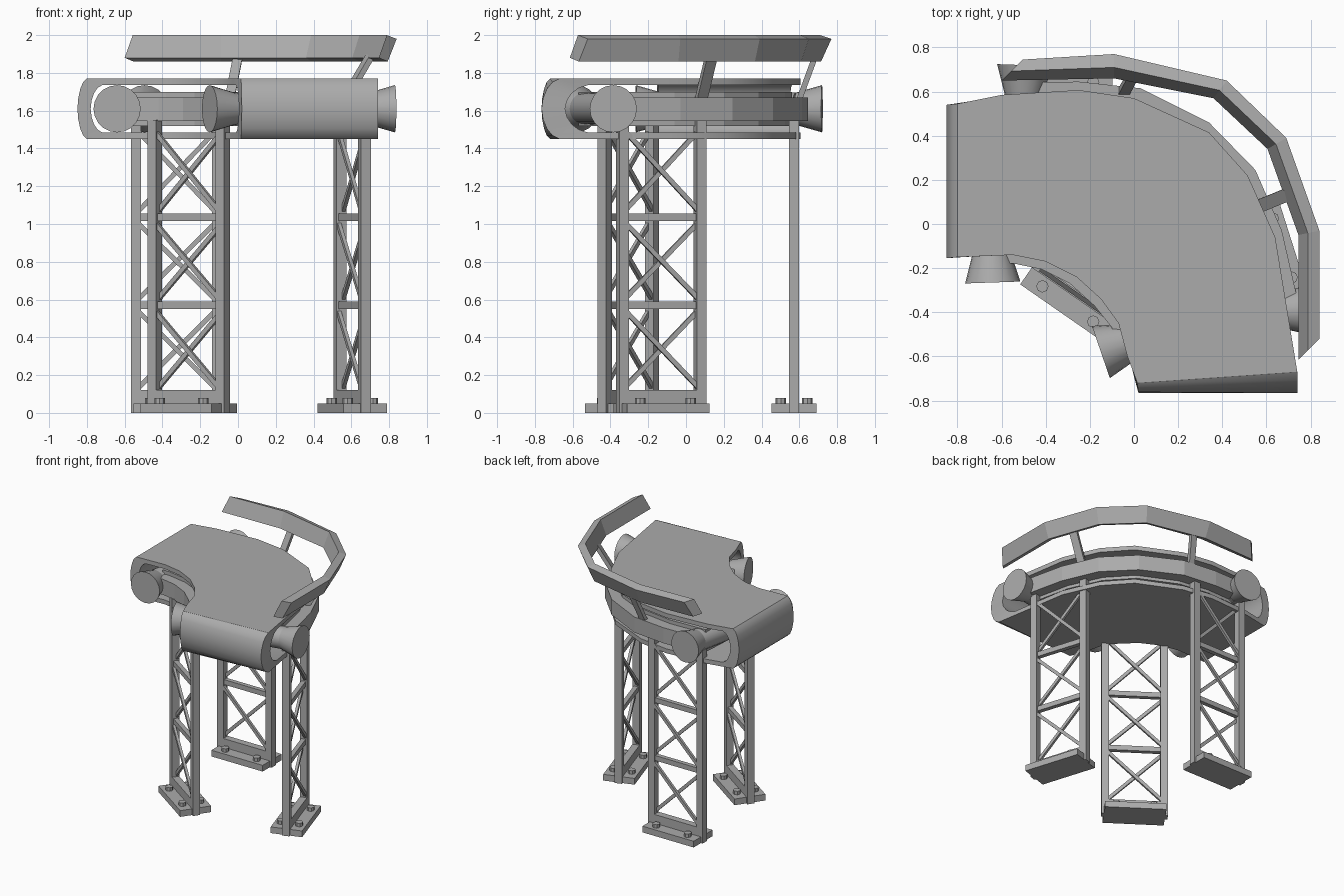
import bpy, bmesh, math
from mathutils import Vector, Matrix

if "Cube" in bpy.data.objects:
    bpy.data.objects.remove(bpy.data.objects["Cube"])

grey = bpy.data.materials.new("dark_grey")
grey.diffuse_color = (.41, .41, .41, 1)
grey.use_nodes = True
grey.node_tree.nodes["Principled BSDF"].inputs["Base Color"].default_value = grey.diffuse_color


def make(name, verts, faces, smooth=None):
    me = bpy.data.meshes.new(name)
    me.from_pydata([tuple(v) for v in verts], [], faces)
    me.materials.append(grey)
    bm = bmesh.new()
    bm.from_mesh(me)
    bmesh.ops.recalc_face_normals(bm, faces=bm.faces)
    bm.to_mesh(me)
    bm.free()
    ob = bpy.data.objects.new(name, me)
    bpy.context.collection.objects.link(ob)
    if smooth:
        bpy.ops.object.select_all(action='DESELECT')
        bpy.context.view_layer.objects.active = ob
        ob.select_set(True)
        bpy.ops.object.shade_smooth_by_angle(angle=math.radians(smooth))
    return ob


def box(name, size, mat):
    v = [mat @ Vector((x * size[0] / 2, y * size[1] / 2, z * size[2] / 2))
         for x in (-1, 1) for y in (-1, 1) for z in (-1, 1)]
    return make(name, v, [(0, 1, 3, 2), (4, 6, 7, 5), (0, 4, 5, 1),
                          (2, 3, 7, 6), (0, 2, 6, 4), (1, 5, 7, 3)])


def beam(name, a, b, w, h, side):
    """Box from a to b; w is measured along the side vector."""
    a, b = Vector(a), Vector(b)
    d = (b - a).normalized()
    s = (side - d * side.dot(d)).normalized()
    m = Matrix((d, s, d.cross(s))).transposed().to_4x4()
    return box(name, ((b - a).length, w, h), Matrix.Translation((a + b) / 2) @ m)


def cone(name, a, b, ra, rb, n=20):
    a, b = Vector(a), Vector(b)
    q = (b - a).to_track_quat('Z', 'Y')
    ring = [Vector((math.cos(2 * math.pi * i / n), math.sin(2 * math.pi * i / n), 0)) for i in range(n)]
    v = [a + q @ (p * ra) for p in ring] + [b + q @ (p * rb) for p in ring]
    f = [(i, (i + 1) % n, n + (i + 1) % n, n + i) for i in range(n)]
    return make(name, v, f + [tuple(range(n)), tuple(range(n, 2 * n))], 35)


def ribbon(name, outer, inner, section):
    """Loft a section of (blend outer to inner, z) along two plan lines."""
    v, f, k = [], [], len(section)
    for o, i in zip(outer, inner):
        for t, z in section:
            p = Vector(o).lerp(Vector(i), t)
            v.append((p.x, p.y, z))
    for s in range(len(outer) - 1):
        f += [(s * k + j, s * k + (j + 1) % k, (s + 1) * k + (j + 1) % k, (s + 1) * k + j)
              for j in range(k)]
    f += [tuple(range(k)), tuple(range(len(v) - k, len(v)))]
    return make(name, v, f)


# belt: thick curved loop with bulged ends, plan edges as (inner, outer)
MID = 1.61
edge_in = [(-.55, -.14), (-.40, -.17), (-.26, -.24), (-.15, -.34), (-.07, -.45), (-.03, -.60)]
edge_out = [(-.60, .585), (-.25, .607), (0, .57), (.34, .415), (.515, .22), (.64, -.06)]
wrap = [(.4, .88), (.7, .66), (.92, .34), (1, 0), (.92, -.34), (.7, -.66), (.4, -.88)]


def loop_rows(left, front, left_tip, front_tip, half):
    pairs = [left, *zip(edge_in, edge_out), front]

    def turn(base, tip, sign):
        return [[(*Vector(p).lerp(Vector(q), f), MID + sign * z * half) for p, q in zip(base, tip)]
                for f, z in wrap]
    upper = [[(*p, MID + half) for p in r] for r in pairs]
    lower = [[(*p, MID - half) for p in r] for r in reversed(pairs)]
    return upper + turn(front, front_tip, 1) + lower + turn(left, left_tip, -1)


skin = loop_rows(((-.80, -.15), (-.80, .545)), ((.015, -.72), (.74, -.67)),
                 ((-.85, -.155), (-.85, .54)), ((.02, -.765), (.74, -.765)), .16)
lining = loop_rows(((-.72, -.147), (-.72, .56)), ((-.01, -.65), (.712, -.52)),
                   ((-.78, -.15), (-.78, .55)), ((.005, -.71), (.735, -.64)), .125)
n = len(skin)
verts = [p for a, b in zip(skin, lining) for p in (a[0], a[1], b[1], b[0])]
make("belt", verts, [(4 * i + j, 4 * ((i + 1) % n) + j, 4 * ((i + 1) % n) + (j + 1) % 4, 4 * i + (j + 1) % 4)
                     for i in range(n) for j in range(4)], 32)

# side frames between upper and lower belt runs, with a deck across them
band = [(0, 1.545), (0, 1.67), (1, 1.67), (1, 1.545)]
frame_out = [(-.56, .55), (-.25, .56), (0, .525), (.30, .385), (.47, .20), (.59, -.06), (.66, -.38)]
frame_in = [(-.60, -.10), (-.54, -.10), (-.38, -.13), (-.23, -.20), (-.11, -.31), (-.03, -.43), (0, -.57)]
ribbon("outer_side_frame",
       [(-.56, .64), (-.25, .645), (.03, .615), (.34, .46), (.55, .245), (.67, -.03), (.75, -.38)],
       frame_out, band)
ribbon("inner_side_frame",
       [(-.60, -.18), (-.54, -.18), (-.42, -.205), (-.29, -.27), (-.18, -.37), (-.10, -.47), (-.07, -.57)],
       frame_in, band)
ribbon("deck", frame_out, frame_in, [(0, 1.52), (0, 1.70), (1, 1.70), (1, 1.52)])

# end drums with flared caps
for side, ends in {"left": [(-.64, -.265, 92), (-.495, .72, 268)],
                   "front": [(-.15, -.58, 19), (.83, -.385, 184)]}.items():
    necks = []
    for part, (x, y, ang) in zip(("inner", "outer"), ends):
        a = Vector((x, y, MID))
        b = a + .14 * Vector((math.cos(math.radians(ang)), math.sin(math.radians(ang)), 0))
        cone(f"{side}_{part}_drum_cap", a, b, .125, .085)
        necks.append(b)
    cone(f"{side}_drum", necks[0], necks[1], .085, .085)

# lattice legs on bolted feet
UP = Vector((0, 0, 1))


def leg(name, p, q):
    p, q = Vector((*p, 0)), Vector((*q, 0))
    along = (q - p).normalized()
    across = UP.cross(along)
    mid = (p + q) / 2
    beam(name + "_foot", mid - along * .228 + UP * .025, mid + along * .228 + UP * .025, .24, .05, across)
    beam(name + "_sill", p + UP * .085, q + UP * .085, .055, .07, across)
    for e in (p, q):
        beam(name + "_post", e, e + UP * 1.55, .055, .055, across)
    for z in (.57, 1.035):
        beam(name + "_crossbar", p + UP * z, q + UP * z, .035, .04, across)
    for z0, z1 in ((.12, .55), (.59, 1.015), (1.055, 1.5)):
        for a, b, s in ((p, q, 1), (q, p, -1)):
            o = across * .012 * s
            beam(name + "_brace", a + o + UP * z0, b + o + UP * z1, .02, .025, across)
    for s in (-1, 1):
        for t in (-1, 1):
            c = mid + along * .14 * s + across * .07 * t
            cone(name + "_bolt", c + UP * .045, c + UP * .078, .028, .028, 8)


leg("back_leg", (-.54, .572), (-.11, .572))
leg("right_leg", (.54, .075), (.67, -.335))
leg("inner_leg", (-.44, -.18), (-.08, -.43))

# leaning guard rail and its struts
ribbon("guard_rail",
       [(-.505, .745), (-.09, .77), (.42, .65), (.69, .39), (.84, -.03), (.84, -.52)],
       [(-.60, .65), (-.09, .66), (.36, .57), (.605, .34), (.745, -.05), (.745, -.615)],
       [(0, 1.98), (.55, 2.0), (1, 1.88), (.5, 1.86)])
beam("back_strut", (-.045, .60, 1.66), (0, .685, 1.89), .05, .03, Vector((1, 0, 0)))
beam("right_strut", (.565, .08, 1.66), (.70, .135, 1.89), .06, .03, Vector((-.4, .9, 0)))
